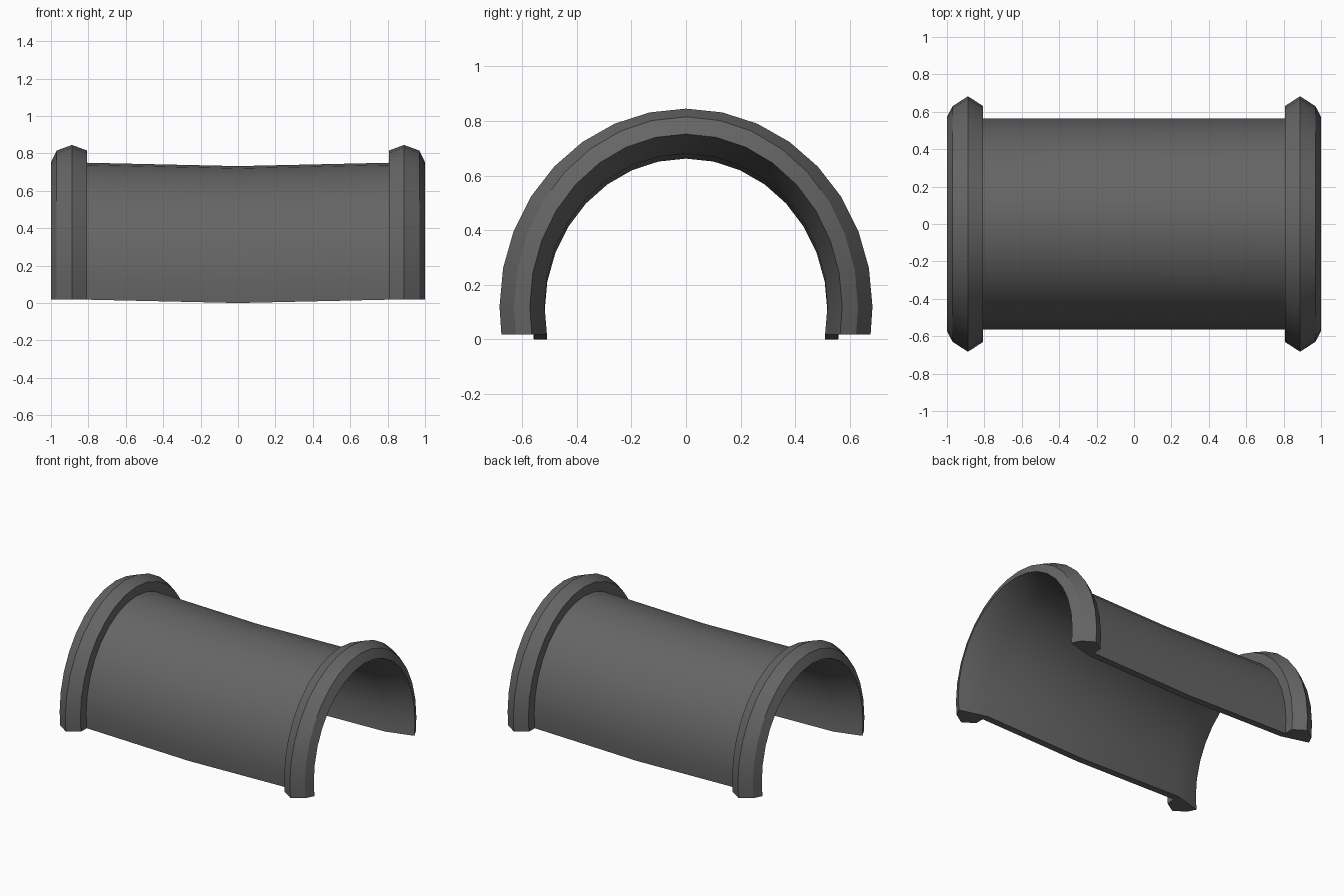
import bpy, bmesh, math

if "Cube" in bpy.data.objects:
    bpy.data.objects.remove(bpy.data.objects["Cube"])

# Half of the wall profile from the middle outwards: (x, radius y, radius z, drop)
HALF = [(0.806, 0.565, 0.630, 0), (0.806, 0.630, 0.695, 0),
        (0.888, 0.683, 0.725, 0), (0.970, 0.630, 0.695, 0),
        (1.000, 0.572, 0.632, 0), (0.806, 0.518, 0.560, 0)]
SAG = 0.018
CENTRE_Z, FOOT_Z, STEPS = 0.12, 0.018, 8


def mirrored(points):
    return [(-x, ry, rz, d) for x, ry, rz, d in reversed(points)]


# Closed wall profile: outer middle, right collar, inner middle, left collar
profile = ([(0, 0.565, 0.630, SAG)] + HALF
           + [(0, 0.518, 0.560, SAG)] + mirrored(HALF))


def arch_point(station, k):
    """Point k across the arch; the first and last sit on the flat feet."""
    x, ry, rz, drop = station
    if abs(k) > STEPS:
        s = (FOOT_Z - CENTRE_Z) / rz
        y = math.copysign(ry * math.sqrt(1 - s * s), k)
        return x, y, FOOT_Z - drop
    a = math.radians(90) * k / STEPS
    return x, ry * math.sin(a), CENTRE_Z + rz * math.cos(a) - drop


# Sweep the profile over the arch
bm = bmesh.new()
rows = [[bm.verts.new(arch_point(s, k)) for s in profile]
        for k in range(-STEPS - 1, STEPS + 2)]
n = len(profile)
for a, b in zip(rows, rows[1:]):
    for i in range(n):
        j = (i + 1) % n
        bm.faces.new((a[i], a[j], b[j], b[i]))

# Close both feet: two collar ends and two wall halves each
for row in (rows[0], rows[-1]):
    for part in (range(1, 7), (0, 1, 6, 7), (0, 7, 8, 13), range(8, 14)):
        bm.faces.new([row[i] for i in part])
bmesh.ops.recalc_face_normals(bm, faces=bm.faces[:])

mesh = bpy.data.meshes.new("arched_cover")
bm.to_mesh(mesh)
bm.free()
cover = bpy.data.objects.new("arched_cover", mesh)
bpy.context.collection.objects.link(cover)

# Dark grey finish
dark = bpy.data.materials.new("dark_grey")
dark.diffuse_color = (0.13, 0.13, 0.13, 1)
dark.use_nodes = True
dark.node_tree.nodes["Principled BSDF"].inputs["Base Color"].default_value = dark.diffuse_color
mesh.materials.append(dark)

# Smooth the curved wall, keep the collar edges crisp
bpy.context.view_layer.objects.active = cover
cover.select_set(True)
bpy.ops.object.shade_smooth_by_angle(angle=math.radians(20))
